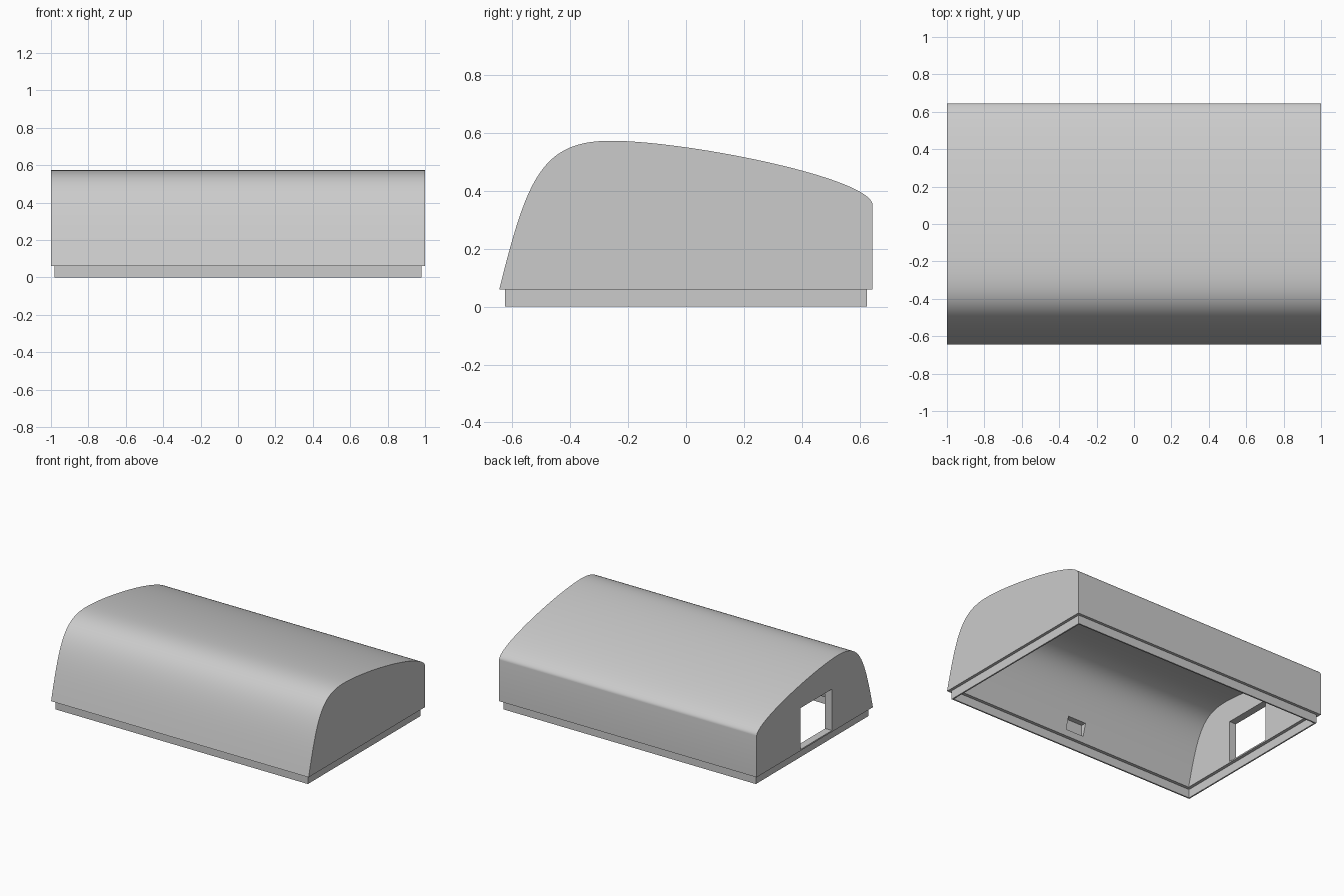
import bpy, bmesh, math
from mathutils import Vector

cube = bpy.data.objects.get("Cube")
if cube:
    bpy.data.objects.remove(cube, do_unlink=True)

HALF_X, HALF_Y = 1.0, 0.645   # outer half sizes of the cover
BASE = 0.06                   # height where the cover meets the rim
WALL = 0.052                  # cover wall thickness

grey = bpy.data.materials.new("light_grey")
grey.use_nodes = True
colour = (0.6, 0.6, 0.6, 1)
grey.diffuse_color = colour
grey.node_tree.nodes["Principled BSDF"].inputs["Base Color"].default_value = colour


def bezier(points, steps):
    a, b, c, d = (Vector(p) for p in points)
    result = []
    for i in range(steps + 1):
        t = i / steps
        s = 1 - t
        result.append(a * s**3 + b * 3 * s * s * t + c * 3 * s * t * t + d * t**3)
    return result


def prism(name, profile, x0, x1):
    """Extrude a closed (y, z) profile along x."""
    bm = bmesh.new()
    face = bm.faces.new([bm.verts.new((x0, p[0], p[1])) for p in profile])
    moved = bmesh.ops.extrude_face_region(bm, geom=[face])["geom"]
    verts = [g for g in moved if isinstance(g, bmesh.types.BMVert)]
    bmesh.ops.translate(bm, verts=verts, vec=(x1 - x0, 0, 0))
    bmesh.ops.recalc_face_normals(bm, faces=bm.faces)
    mesh = bpy.data.meshes.new(name)
    bm.to_mesh(mesh)
    bm.free()
    obj = bpy.data.objects.new(name, mesh)
    obj.data.materials.append(grey)
    bpy.context.collection.objects.link(obj)
    return obj


def box(name, x0, x1, y0, y1, z0, z1):
    return prism(name, [(y0, z0), (y1, z0), (y1, z1), (y0, z1)], x0, x1)


def cut(target, cutter):
    """Subtract the cutter from the target and discard it."""
    cutter.hide_render = True
    mod = target.modifiers.new("cut", 'BOOLEAN')
    mod.operation = 'DIFFERENCE'
    mod.solver = 'EXACT'
    mod.object = cutter
    bpy.context.view_layer.objects.active = target
    bpy.ops.object.modifier_apply(modifier=mod.name)
    bpy.data.objects.remove(cutter, do_unlink=True)


# Domed cover: steep front, rounded crest, long slope to the back wall
crest = (-0.26, 0.573)
outline = bezier([(-HALF_Y, BASE), (-0.55, 0.44), (-0.5, 0.573), crest], 28)
outline += bezier([crest, (0, 0.573), (HALF_Y, 0.445), (HALF_Y, 0.35)], 40)[1:]
outline.append(Vector((HALF_Y, BASE)))
cover = prism("cover", outline, -HALF_X, HALF_X)

# Hollow inside, open at the bottom
sy = 1 - WALL / HALF_Y
sz = 1 - WALL / (crest[1] - BASE)
inner = [(p.x * sy, BASE + (p.y - BASE) * sz) for p in outline]
inner = [(inner[0][0], 0)] + inner + [(inner[-1][0], 0)]
cut(cover, prism("cavity_cutter", inner, WALL - HALF_X, HALF_X - WALL))

# Window through the right end, latch recess inside the front wall
cut(cover, box("window_cutter", -1.1, -0.9, -0.19, 0.16, 0.07, 0.36))
cut(cover, box("latch_cutter", -0.07, 0.07, -0.597, -0.5, 0.1, 0.185))

# Thin locating rim under the cover
INSET, THIN = 0.02, 0.01
rx, ry = HALF_X - INSET, HALF_Y - INSET
rim = box("rim", -rx, rx, -ry, ry, 0, BASE)
cut(rim, box("rim_cutter", THIN - rx, rx - THIN, THIN - ry, ry - THIN, -0.1, 0.1))

# Smooth the dome and keep the corners crisp
bpy.ops.object.select_all(action='DESELECT')
cover.select_set(True)
bpy.context.view_layer.objects.active = cover
bpy.ops.object.shade_smooth_by_angle(angle=math.radians(30))
